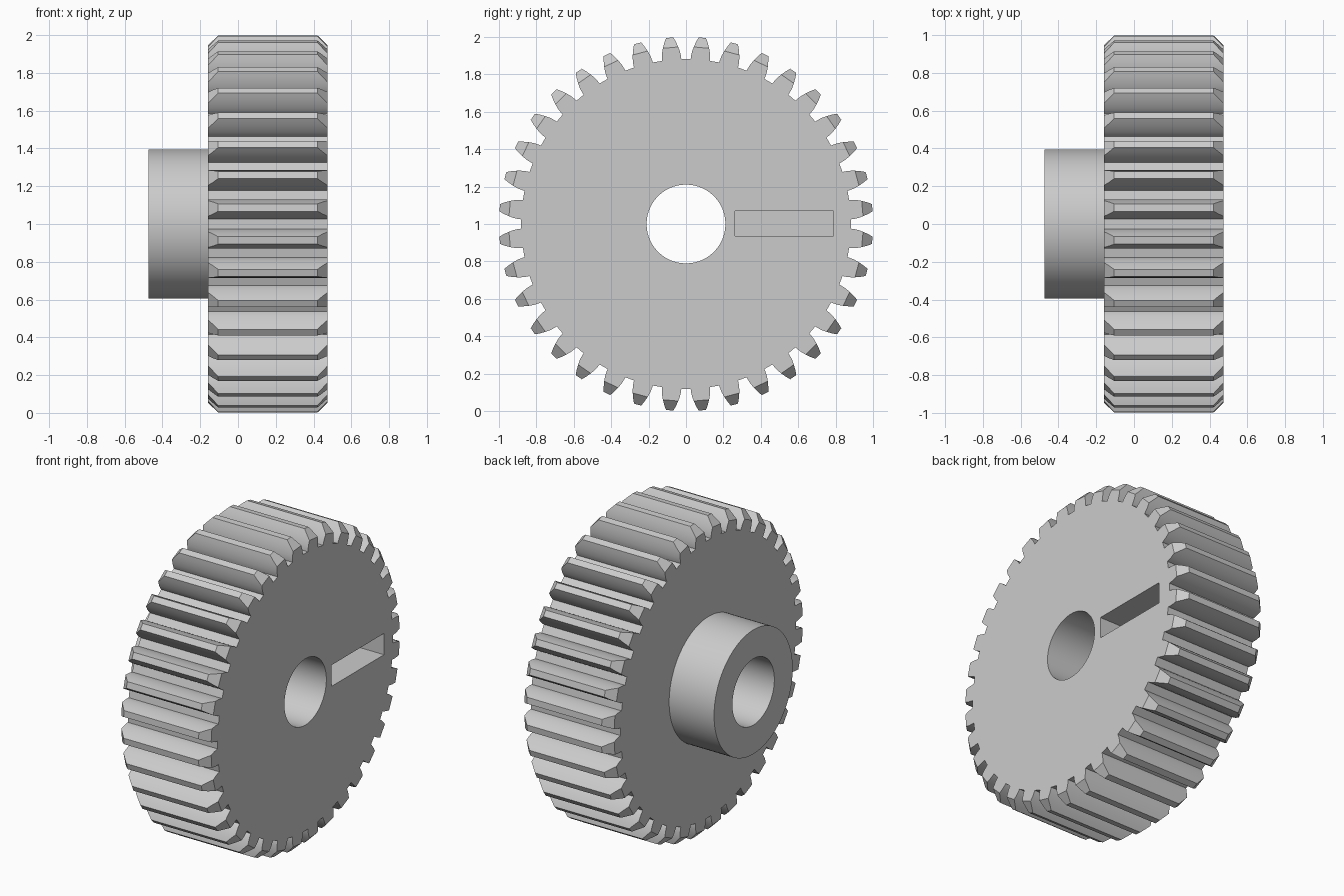
import bpy, bmesh, math
from mathutils import Matrix

cube = bpy.data.objects.get("Cube")
if cube:
    bpy.data.objects.remove(cube, do_unlink=True)

# Proportions all follow from the tooth module
TEETH = 36
M = 2 / (TEETH + 2)
PITCH_R = TEETH * M / 2
BASE_R = PITCH_R * math.cos(math.radians(20))
ROOT_R = PITCH_R - 1.25 * M
HUB_R, BORE_R = 7.5 * M, 4 * M
GEAR_X0, GEAR_X1, HUB_X0 = -3 * M, 9 * M, -9 * M

steel = bpy.data.materials.new("light_grey_steel")
steel.use_nodes = True
grey = (0.6, 0.6, 0.6, 1)
steel.diffuse_color = grey
steel.node_tree.nodes["Principled BSDF"].inputs["Base Color"].default_value = grey


def make_object(name, bm):
    bmesh.ops.recalc_face_normals(bm, faces=bm.faces[:])
    mesh = bpy.data.meshes.new(name)
    bm.to_mesh(mesh)
    bm.free()
    mesh.materials.append(steel)
    obj = bpy.data.objects.new(name, mesh)
    bpy.context.collection.objects.link(obj)
    return obj


def activate(obj):
    bpy.ops.object.select_all(action='DESELECT')
    obj.select_set(True)
    bpy.context.view_layer.objects.active = obj


def cut(target, cutter):
    mod = target.modifiers.new("cut", 'BOOLEAN')
    mod.operation, mod.solver, mod.object = 'DIFFERENCE', 'EXACT', cutter
    activate(target)
    bpy.ops.object.modifier_apply(modifier=mod.name)
    bpy.data.objects.remove(cutter, do_unlink=True)


def rod(name, radius, x0, x1):
    """Cylinder along x, centred on the gear axis."""
    bm = bmesh.new()
    place = Matrix.Translation(((x0 + x1) / 2, 0, 1)) @ Matrix.Rotation(math.pi / 2, 4, 'Y')
    bmesh.ops.create_cone(bm, cap_ends=True, segments=96, radius1=radius,
                          radius2=radius, depth=x1 - x0, matrix=place)
    return make_object(name, bm)


def block(name, lo, hi):
    bm = bmesh.new()
    bmesh.ops.create_cube(bm, size=1)
    for v in bm.verts:
        v.co = [(a + b) / 2 + c * (b - a) for a, b, c in zip(lo, hi, v.co)]
    return make_object(name, bm)


def half_angle(r):
    """Half the angular width of an involute tooth at radius r."""
    def inv(radius):
        a = math.acos(min(1, BASE_R / radius))
        return math.tan(a) - a
    return math.pi / (2 * TEETH) + inv(PITCH_R) - inv(max(r, BASE_R))


# Toothed wheel: the tooth ends are chamfered above the pitch circle
radii = [ROOT_R, BASE_R, (BASE_R + PITCH_R) / 2, PITCH_R, PITCH_R + M / 2, 1.0]
bm = bmesh.new()
loops = {-1: [], 1: []}
for side, loop in loops.items():
    root = []
    for k in range(TEETH):
        middle = (k + 0.5) * math.tau / TEETH
        flanks = []
        for s in (-1, 1):
            flank = []
            for r in radii:
                a = middle + s * half_angle(r)
                inset = max(0, r - (1 - M))
                x = GEAR_X1 - inset if side > 0 else GEAR_X0 + inset
                flank.append(bm.verts.new((x, r * math.cos(a), 1 + r * math.sin(a))))
            flanks.append(flank)
        low, high = flanks
        for i in range(len(radii) - 1):
            bm.faces.new((low[i], low[i + 1], high[i + 1], high[i]))
        loop += low + high[::-1]
        root += [low[0], high[0]]
    bm.faces.new(root)
near, far = loops[-1], loops[1]
for i in range(len(near)):
    j = (i + 1) % len(near)
    bm.faces.new((near[i], near[j], far[j], far[i]))
gear = make_object("toothed_wheel", bm)

# Side hub
hub = rod("hub", HUB_R, HUB_X0, GEAR_X0)

# Shaft bore through both parts, and the rectangular pocket in the wheel
for part in (gear, hub):
    cut(part, rod("bore_cutter", BORE_R, HUB_X0 - M, GEAR_X1 + M))
cut(gear, block("slot_cutter", (GEAR_X1 - 6 * M, 5 * M, 0.935), (GEAR_X1 + M, 15 * M, 1.07)))

for part in (gear, hub):
    activate(part)
    bpy.ops.object.shade_smooth_by_angle(angle=math.radians(25))
